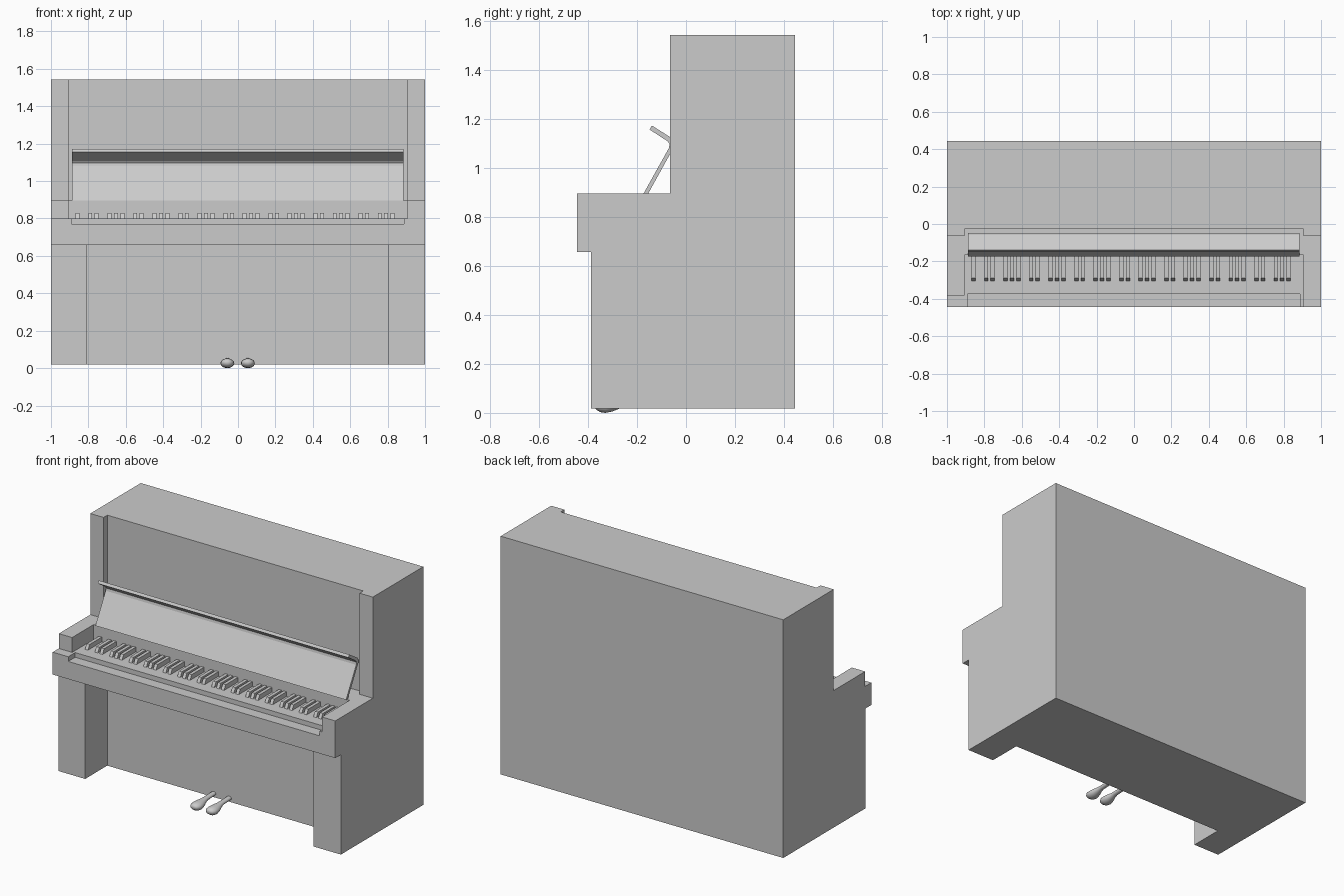
import bpy, bmesh, math
from mathutils import Vector

cube = bpy.data.objects.get("Cube")
if cube:
    bpy.data.objects.remove(cube, do_unlink=True)

grey = bpy.data.materials.new("plain grey")
grey.use_nodes = True
COLOUR = (0.6, 0.6, 0.6, 1)
grey.diffuse_color = COLOUR
bsdf = next(n for n in grey.node_tree.nodes if n.type == 'BSDF_PRINCIPLED')
bsdf.inputs["Base Color"].default_value = COLOUR


def finish(name, bm):
    bmesh.ops.recalc_face_normals(bm, faces=bm.faces[:])
    mesh = bpy.data.meshes.new(name)
    bm.to_mesh(mesh)
    bm.free()
    mesh.materials.append(grey)
    ob = bpy.data.objects.new(name, mesh)
    bpy.context.collection.objects.link(ob)
    return ob


def add_prism(bm, profile, x0, x1):
    """Extrude a (y, z) profile from x0 to x1."""
    face = bm.faces.new([bm.verts.new((x0, y, z)) for y, z in profile])
    ext = bmesh.ops.extrude_face_region(bm, geom=[face])["geom"]
    verts = [g for g in ext if isinstance(g, bmesh.types.BMVert)]
    bmesh.ops.translate(bm, vec=(x1 - x0, 0, 0), verts=verts)


def prism(name, profile, x0, x1):
    bm = bmesh.new()
    add_prism(bm, profile, x0, x1)
    return finish(name, bm)


def rect(y0, y1, z0, z1):
    return [(y0, z0), (y1, z0), (y1, z1), (y0, z1)]


# Case: side silhouette across the full width, then carved
FRONT, BACK, TOP, KEY_Z, ARM_Z = -0.445, 0.445, 1.542, 0.80, 0.895
case = prism("case", [(-0.388, 0.018), (BACK, 0.018), (BACK, TOP), (-0.065, TOP),
                      (-0.065, ARM_Z), (FRONT, ARM_Z), (FRONT, 0.657), (-0.388, 0.657)], -1, 1)
cutters = [
    # recess over the keys, stepping back to the upper panel
    prism("key_recess", [(-0.6, KEY_Z), (-0.165, KEY_Z), (-0.165, ARM_Z),
                         (-0.027, ARM_Z), (-0.027, 1.7), (-0.6, 1.7)], -0.906, 0.906),
    # shallow rebate along the front rail
    prism("rail_rebate", rect(-0.6, -0.375, 0.77, 0.85), -0.89, 0.888),
    # shortened right arm
    prism("arm_step", rect(-0.6, -0.383, KEY_Z, 1.0), -1.1, -0.85),
    # knee space between the legs
    prism("knee_space", rect(-0.6, -0.165, -0.1, 0.657), -0.81, 0.805),
]
for cutter in cutters:
    cutter.hide_render = True
    mod = case.modifiers.new(cutter.name, 'BOOLEAN')
    mod.operation, mod.solver, mod.object = 'DIFFERENCE', 'EXACT', cutter
bpy.context.view_layer.update()
carved = bpy.data.meshes.new_from_object(
    case.evaluated_get(bpy.context.evaluated_depsgraph_get()))
case.modifiers.clear()
case.data = carved
for cutter in cutters:
    bpy.data.objects.remove(cutter, do_unlink=True)

# Open key lid leaning back, with its folded lip
prism("key_lid", [(-0.173, ARM_Z), (-0.070, 1.08), (-0.067, 1.096), (-0.075, 1.108),
                  (-0.149, 1.156), (-0.139, 1.172), (-0.060, 1.122), (-0.048, 1.105),
                  (-0.049, 1.085), (-0.154, ARM_Z)], -0.888, 0.886)

# Raised keys in groups of two and three over seven octaves, plus one low key
PITCH = 0.0344
bm = bmesh.new()
slots = [-2] + [octave * 7 + s for octave in range(7) for s in (0, 1, 3, 4, 5)]
for slot in slots:
    x = -0.79 + slot * PITCH
    add_prism(bm, [(-0.305, KEY_Z), (-0.165, KEY_Z), (-0.165, 0.83), (-0.289, 0.83)],
              x - 0.0105, x + 0.0105)
finish("raised_keys", bm)

# Pedals: rounded spoons lofted along y as (y, half width, half height, centre z)
STATIONS = [(-0.372, 0.010, 0.007, 0.030), (-0.366, 0.023, 0.016, 0.029),
            (-0.350, 0.034, 0.024, 0.027), (-0.328, 0.037, 0.026, 0.026),
            (-0.300, 0.032, 0.023, 0.029), (-0.272, 0.022, 0.017, 0.034),
            (-0.245, 0.017, 0.013, 0.039), (-0.160, 0.016, 0.012, 0.042)]
SIDES = 20
for name, cx in (("right_pedal", -0.057), ("left_pedal", 0.053)):
    bm = bmesh.new()
    rings = []
    for y, rx, rz, cz in STATIONS:
        angles = [math.tau * i / SIDES for i in range(SIDES)]
        rings.append([bm.verts.new((cx + rx * math.cos(a), y, cz + rz * math.sin(a)))
                      for a in angles])
    for a, b in zip(rings, rings[1:]):
        for i in range(SIDES):
            j = (i + 1) % SIDES
            bm.faces.new((a[i], a[j], b[j], b[i]))
    bm.faces.new(rings[0])
    bm.faces.new(rings[-1])
    ob = finish(name, bm)
    bpy.ops.object.select_all(action='DESELECT')
    ob.select_set(True)
    bpy.context.view_layer.objects.active = ob
    bpy.ops.object.shade_smooth_by_angle(angle=math.radians(50))
